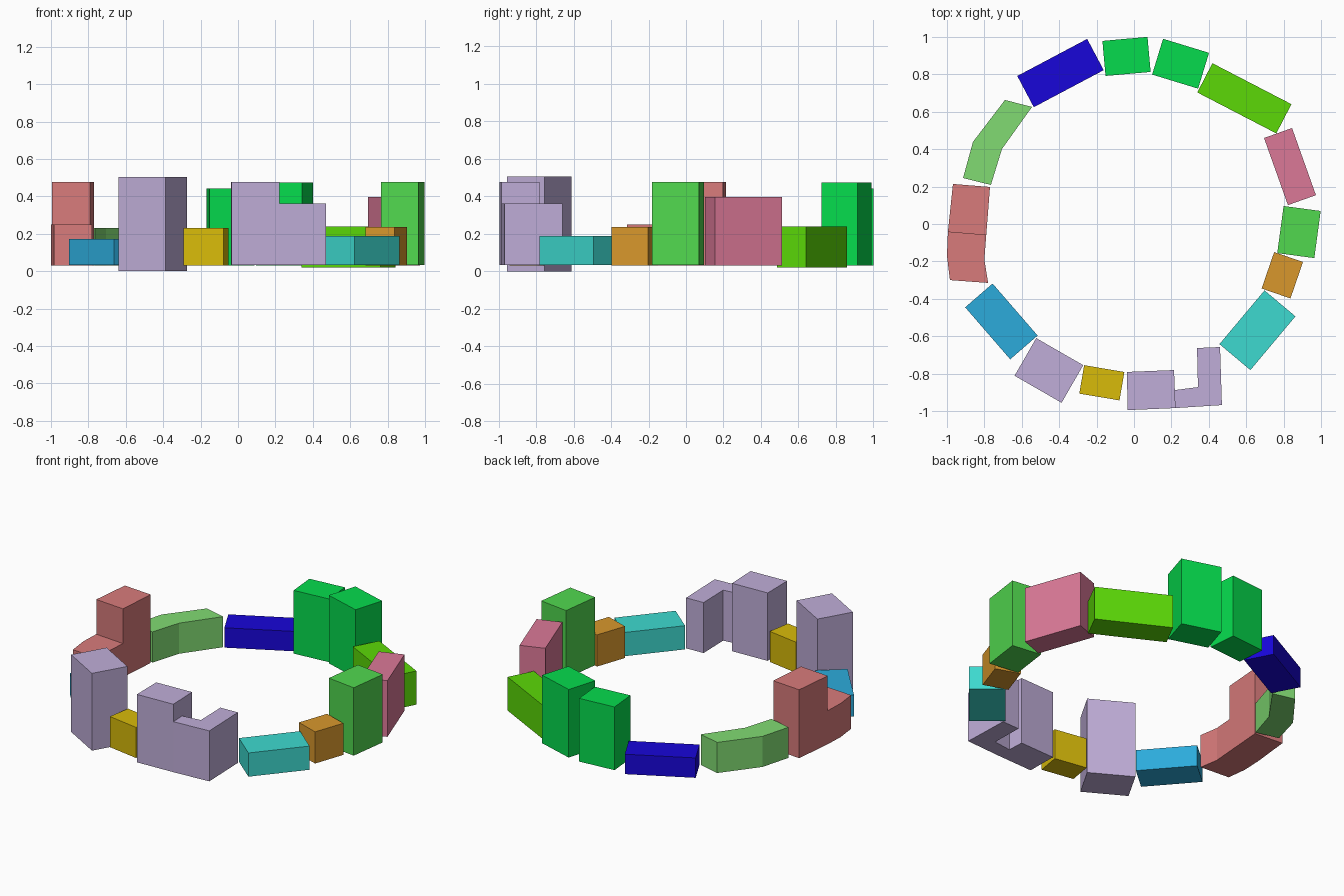
import bpy, bmesh
from math import cos, sin, radians

if "Cube" in bpy.data.objects:
    bpy.data.objects.remove(bpy.data.objects["Cube"])


def prism(name, color, *parts):
    """One object from upright prisms, each given as (outline, bottom, top)."""
    bm = bmesh.new()
    for outline, z0, z1 in parts:
        face = bm.faces.new([bm.verts.new((x, y, z0)) for x, y in outline])
        new = bmesh.ops.extrude_face_region(bm, geom=[face])["geom"]
        bmesh.ops.translate(bm, vec=(0, 0, z1 - z0),
                            verts=[v for v in new if isinstance(v, bmesh.types.BMVert)])
    bmesh.ops.recalc_face_normals(bm, faces=bm.faces)
    mesh = bpy.data.meshes.new(name)
    bm.to_mesh(mesh)
    bm.free()
    mat = bpy.data.materials.new(name + "_color")
    mat.diffuse_color = [(c / 255) ** 2.2 for c in color] + [1]
    mat.use_nodes = True
    mat.node_tree.nodes["Principled BSDF"].inputs["Base Color"].default_value = mat.diffuse_color
    mesh.materials.append(mat)
    bpy.context.collection.objects.link(bpy.data.objects.new(name, mesh))


def block(name, color, cx, cy, sx, sy, angle, z0, z1):
    """Rotated box."""
    c, s = cos(radians(angle)), sin(radians(angle))
    corners = [(sx / 2 * i, sy / 2 * j) for i, j in ((-1, -1), (1, -1), (1, 1), (-1, 1))]
    prism(name, color, ([(cx + x * c - y * s, cy + x * s + y * c) for x, y in corners], z0, z1))


LILAC = (190, 172, 215)
RED = (215, 122, 122)

# ring of plain blocks
block("navy_block", (30, 14, 215), -.393, .807, .423, .189, 27.9, .03, .16)
block("back_green_block", (14, 218, 78), -.04, .896, .242, .188, 5.1, .03, .443)
block("back_right_green_block", (14, 218, 78), .249, .857, .257, .2, -17, .03, .475)
block("lime_block", (92, 216, 16), .59, .672, .476, .176, -27.4, .02, .24)
block("pink_block", (218, 120, 150), .834, .307, .159, .381, 19.6, .03, .397)
block("right_green_block", (82, 215, 80), .882, -.043, .2, .254, -7.7, .033, .477)
block("orange_block", (215, 150, 48), .793, -.274, .163, .206, -19, .03, .237)
block("teal_block", (64, 217, 207), .66, -.568, .216, .375, -40, .033, .188)
block("yellow_block", (215, 185, 18), -.172, -.849, .218, .154, -9.6, .03, .23)
block("tall_lilac_block", LILAC, -.455, -.783, .29, .232, -29.9, 0, .505)
block("blue_block", (48, 170, 218), -.709, -.521, .368, .194, -49.1, .033, .173)

# bent block
prism("bent_green_block", (128, 218, 114),
      ([(-.69, .663), (-.545, .626), (-.706, .401), (-.765, .209), (-.914, .246), (-.861, .439)],
       .03, .23))

# stepped blocks: tall end plus low end
prism("stepped_red_block", RED,
      ([(-.968, .214), (-.77, .198), (-.79, -.06), (-.995, -.043)], .03, .477),
      ([(-.995, -.043), (-.79, -.06), (-.80, -.19), (-.78, -.315), (-.984, -.30), (-1, -.17)],
       .03, .25))
prism("stepped_lilac_block", LILAC,
      ([(-.037, -.791), (.214, -.781), (.222, -.984), (-.035, -.995)], .033, .477),
      ([(.218, -.888), (.342, -.872), (.337, -.663), (.46, -.658), (.47, -.968), (.222, -.984)],
       .033, .363))
